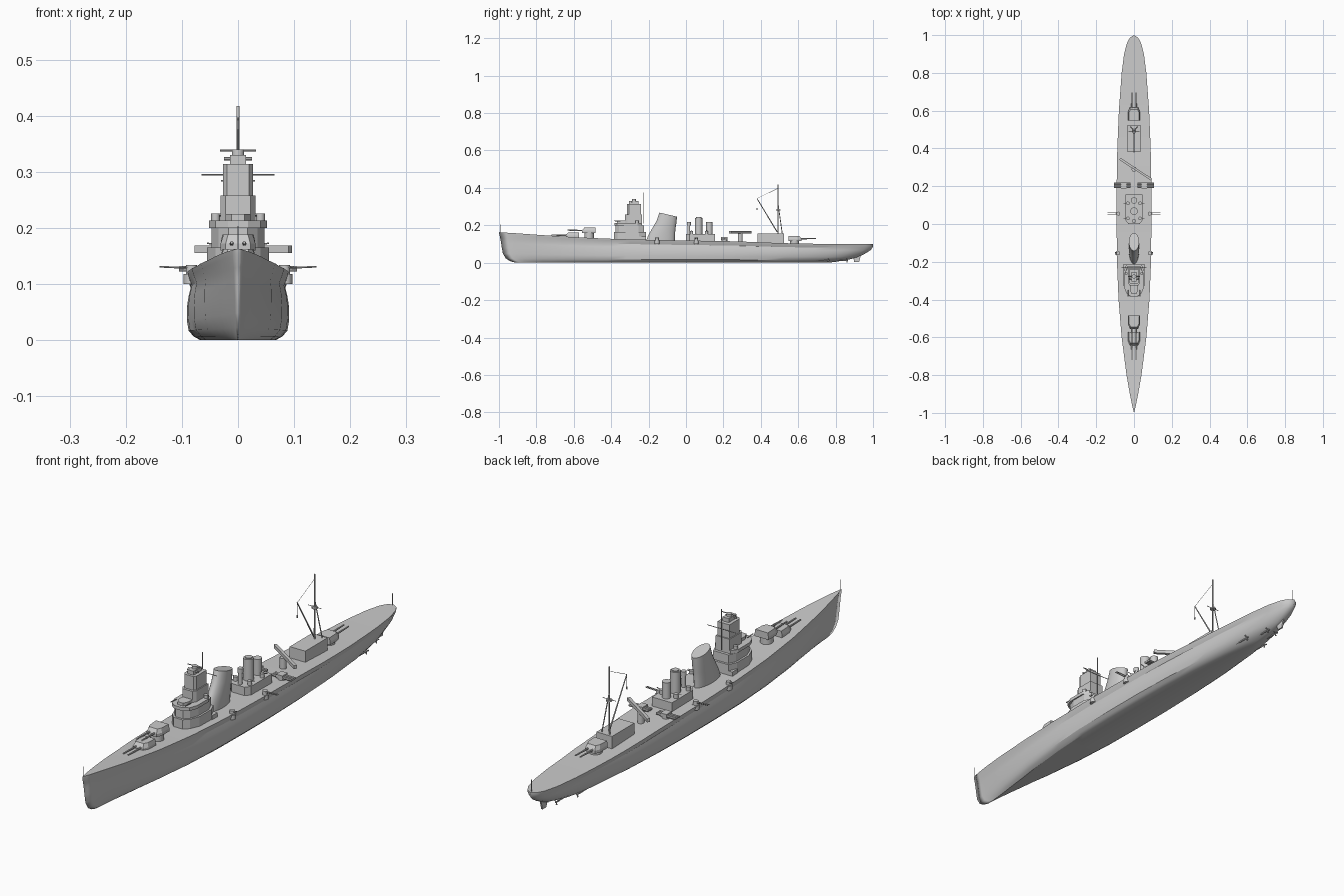
import bpy, bmesh, math
from mathutils import Vector

if "Cube" in bpy.data.objects:
    bpy.data.objects.remove(bpy.data.objects["Cube"])


def finish(name, bm, smooth=None, mirror=False):
    bmesh.ops.remove_doubles(bm, verts=bm.verts, dist=1e-5)
    bmesh.ops.recalc_face_normals(bm, faces=bm.faces)
    me = bpy.data.meshes.new(name)
    bm.to_mesh(me)
    bm.free()
    ob = bpy.data.objects.new(name, me)
    bpy.context.collection.objects.link(ob)
    if mirror:
        ob.modifiers.new("mirror", 'MIRROR').use_clip = True
    if smooth:
        bpy.ops.object.select_all(action='DESELECT')
        bpy.context.view_layer.objects.active = ob
        ob.select_set(True)
        bpy.ops.object.shade_smooth_by_angle(angle=math.radians(smooth))
    return ob


def interp(table, v):
    for (a, p), (b, q) in zip(table, table[1:]):
        if v <= b:
            return p + (q - p) * (v - a) / (b - a)
    return table[-1][1]


def loft(name, rings, smooth=None):
    """Skin a stack of equal-length point rings and cap both ends."""
    bm = bmesh.new()
    vs = [[bm.verts.new(p) for p in r] for r in rings]
    n = len(rings[0])
    for a, b in zip(vs, vs[1:]):
        for i in range(n):
            bm.faces.new((a[i], a[(i + 1) % n], b[(i + 1) % n], b[i]))
    bm.faces.new(vs[0][::-1])
    bm.faces.new(vs[-1])
    return finish(name, bm, smooth)


def box(name, x, y, z):
    ring = [(x[0], y[0]), (x[1], y[0]), (x[1], y[1]), (x[0], y[1])]
    return loft(name, [[(*p, h) for p in ring] for h in z])


def plan(name, half, z, inset=1.0):
    """Extrude a symmetric deck plan given by its +x half outline."""
    ring = half + [(-a, b) for a, b in reversed(half)]
    return loft(name, [[(*p, z[0]) for p in ring],
                       [(p[0] * inset, p[1], z[1]) for p in ring]])


def rod(name, p, q, r, r2=None, n=8):
    p, q = Vector(p), Vector(q)
    rot = (q - p).to_track_quat('Z', 'Y')
    ring = [Vector((math.cos(2 * math.pi * i / n), math.sin(2 * math.pi * i / n), 0)) for i in range(n)]
    return loft(name, [[p + rot @ (v * r) for v in ring],
                       [q + rot @ (v * (r2 or r)) for v in ring]], 40)


def drum(name, x, y, z, r, n=16):
    return rod(name, (x, y, z[0]), (x, y, z[1]), r, n=n)


# Hull: waterline levels (height fraction, half width, bow y, stern y, end fineness)
DECK = [(-1, .163), (-.9, .157), (-.75, .146), (-.55, .134), (-.35, .126), (-.1, .12),
        (.25, .115), (.5, .105), (.7, .101), (1, .1)]
SHAPE = [(0, 0), (.02, .11), (.05, .24), (.1, .43), (.2, .71), (.3, .89), (.4, .98), (.5, 1), (.6, 1),
         (.7, .96), (.8, .87), (.9, .71), (.95, .57), (.98, .4), (.993, .24), (1, 0)]
LEVELS = [(0, 0, -.91, .76, 1), (0, .067, -.91, .76, 1.6), (.05, .078, -.94, .80, 1.5), (.14, .088, -.963, .86, 1.4),
          (.3, .091, -.979, .92, 1.3), (.5, .091, -.985, .96, 1.25), (.66, .088, -.989, .985, 1.15),
          (.8, .084, -.993, .998, 1.1), (.93, .09, -.998, 1, 1), (1, .092, -1, 1, 1), (1, 0, -1, 1, 1)]
STATIONS = sorted({t for t, _ in SHAPE} | {.15, .25, .35, .65, .75, .85, .925, .035, .075})
bm = bmesh.new()
grid = []
for f, w, y0, y1, power in LEVELS:
    row = []
    for t in STATIONS:
        y = y0 + (y1 - y0) * t
        row.append(bm.verts.new((w * interp(SHAPE, t) ** power, y, f * interp(DECK, y))))
    grid.append(row)
for a, b in zip(grid, grid[1:]):
    for i in range(len(STATIONS) - 1):
        bm.faces.new((a[i], a[i + 1], b[i + 1], b[i]))
bmesh.ops.dissolve_degenerate(bm, dist=1e-6, edges=bm.edges)
finish("hull", bm, 30, mirror=True)


# Main gun turrets: d is the firing direction along y
def turret(name, y, z, d, base):
    drum(name + "_barbette", 0, y, (base, z + .003), .025)
    low = [(-.022, .037), (.022, .037), (.031, .015), (.031, -.033), (-.031, -.033), (-.031, .015)]
    top = [(-.018, .026), (.018, .026), (.026, .01), (.028, -.033), (-.028, -.033), (-.026, .01)]
    loft(name + "_house", [[(a, y + d * b, h) for a, b in r]
                           for r, h in ((low, z), (low, z + .012), (top, z + .028))])
    for s in (-1, 1):
        rod(name + "_barrel", (s * .011, y + d * .03, z + .012), (s * .011, y + d * .115, z + .014), .004, .0027)


turret("forward_turret", -.605, .134, -1, .12)
turret("raised_turret", -.518, .16, -1, .12)
turret("aft_turret", .58, .116, 1, .09)

# Bridge: faceted base, bridge deck with parapet, stepped tower
BASE = [(.02, -.385), (.04, -.365), (.055, -.325), (.055, -.25), (.04, -.215)]
plan("bridge_base", BASE, (.115, .165))
plan("bridge_middle", [(a * .86, -.3 + (b + .3) * .9) for a, b in BASE], (.165, .2))
plan("bridge_platform", [(.018, -.383), (.04, -.368), (.052, -.335), (.052, -.26), (.035, -.235)], (.2, .213))
plan("chart_house", [(.012, -.37), (.022, -.35), (.022, -.31)], (.213, .225))
plan("lower_tower", [(.022, -.325), (.031, -.312), (.031, -.235)], (.21, .258))
plan("upper_tower", [(.02, -.315), (.027, -.305), (.027, -.24)], (.258, .314))
plan("director_base", [(.014, -.305), (.014, -.255)], (.314, .33))
drum("director", 0, -.278, (.326, .34), .011)
rod("lower_rangefinder", (-.025, -.29, .323), (.025, -.29, .323), .003)
rod("upper_rangefinder", (-.032, -.278, .338), (.032, -.278, .338), .0018)
drum("foremast", 0, -.228, (.21, .375), .002, 6)
rod("foremast_yard", (-.065, -.228, .295), (.065, -.228, .295), .0013, n=6)
for s in (-1, 1):
    drum("searchlight", s * .04, -.262, (.213, .226), .008, 10)
    rod("bridge_gun", (s * .032, -.35, .222), (s * .032, -.385, .224), .002)
    box("bridge_wing", sorted((s * .03, s * .058)), (-.25, -.215), (.115, .14))

# Forward funnel: raked ellipses with a slanted top
rings = []
for z, y0, y1, w, slant in ((.115, -.215, -.06, .027, 0), (.15, -.2, -.059, .028, 0), (.185, -.178, -.056, .028, .003),
                            (.215, -.158, -.052, .028, .007), (.257, -.142, -.048, .027, .011)):
    rings.append([(w * math.cos(a), (y0 + y1) / 2 + (y1 - y0) / 2 * math.sin(a), z - slant * math.sin(a))
                  for a in [i * math.pi / 12 for i in range(24)]])
loft("forward_funnel", rings, 40)

# Midship deckhouse with second funnel, vents and boats
plan("midship_house", [(.03, 0), (.045, .02), (.045, .155)], (.11, .153))
drum("second_funnel", 0, .068, (.15, .24), .02)
drum("rear_vent", 0, .125, (.15, .218), .017)
drum("second_funnel_cap", 0, .068, (.24, .244), .014)
drum("front_vent", 0, .015, (.14, .2), .008, 10)
drum("front_vent_cap", 0, .015, (.2, .218), .011, 10)
for s in (-1, 1):
    for y in (.03, .11):
        drum("light_gun_tub", s * .032, y, (.15, .17), .009, 10)
        rod("light_gun", (s * .032, y, .168), (s * .055, y, .173), .0015, n=6)

# Side guns and torpedo mounts
for s in (-1, 1):
    for y in (-.155, .055):
        drum("side_gun_platform", s * .083, y, (.1, .118), .014, 12)
        drum("side_gun_mount", s * .083, y, (.118, .134), .01, 12)
        for d in (-.004, .004):
            rod("side_gun_barrel", (s * .08, y + d, .128), (s * (.14 if y > 0 else .1), y + d, .131), .0018, n=6)
    drum("torpedo_base", s * .055, .205, (.11, .123), .016, 12)
    for i in range(3):
        y = .195 + i * .01
        rod("torpedo_tube", (s * .018, y, .127), (s * .105, y, .127), .005)
    box("torpedo_shield", sorted((s * .04, s * .068)), (.188, .222), (.122, .137))

# Aircraft catapult on its pedestal
drum("catapult_pedestal", 0, .29, (.105, .157), .013, 12)
a, b = Vector((-.074, .345)), Vector((.093, .235))
n = Vector((a.y - b.y, b.x - a.x)).normalized() * .006
loft("catapult_beam", [[(*p, z) for p in (a - n, b - n, b + n, a + n)] for z in (.155, .169)])

# Aft deckhouse, tripod mainmast and derrick
box("aft_house", (-.035, .035), (.382, .525), (.09, .155))
drum("mainmast", 0, .492, (.15, .417), .003)
for s in (-1, 1):
    rod("mast_leg", (s * .018, .515, .153), (0, .493, .31), .0022, n=6)
drum("mast_platform", 0, .493, (.278, .284), .012, 10)
rod("mast_yard", (-.03, .492, .284), (.03, .492, .284), .0012, n=6)
rod("derrick_boom", (0, .487, .165), (0, .38, .343), .003, .002)
rod("derrick_stay", (0, .38, .343), (0, .49, .397), .0008, n=4)
rod("derrick_cable", (0, .38, .343), (0, .38, .29), .0008, n=4)
drum("derrick_hook", 0, .38, (.283, .292), .003, 6)

# Flagstaffs, rudder, shafts and screws
drum("bow_staff", 0, -.994, (.155, .203), .0012, 6)
drum("stern_staff", 0, .992, (.095, .148), .0012, 6)
loft("rudder", [[(s * .003, y, z) for s, y in ((-1, y0), (1, y0), (1, y1), (-1, y1))]
                for z, y0, y1 in ((.003, .9, .925), (.04, .892, .935))])
for s in (-1, 1):
    for x, y in ((.02, .86), (.045, .76)):
        rod("propeller_shaft", (s * x, y - .14, .014), (s * x, y + .006, .013), .003)
        for k in range(3):
            ang = k * math.tau / 3 + .5
            v = Vector((math.cos(ang), 0, math.sin(ang))) * .012
            c = Vector((s * x, y, .0135))
            rod("propeller_blade", c, c + v, .0015, .003, 6)
